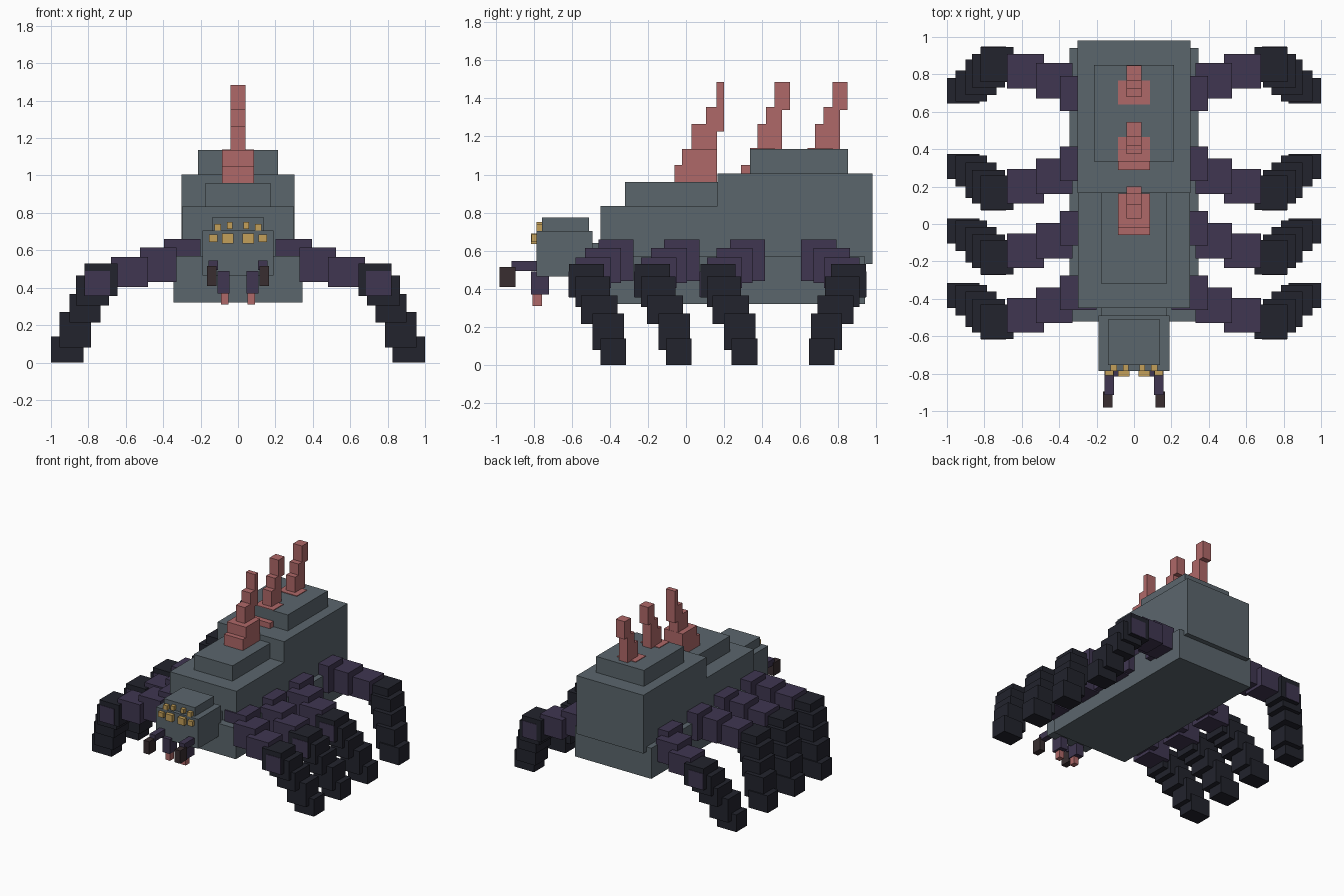
import bpy

cube = bpy.data.objects.get("Cube")
if cube:
    bpy.data.objects.remove(cube, do_unlink=True)


def material(name, rgb):
    m = bpy.data.materials.new(name)
    m.use_nodes = True
    m.diffuse_color = (*rgb, 1)
    m.node_tree.nodes["Principled BSDF"].inputs["Base Color"].default_value = (*rgb, 1)
    return m


GREY = material("slate grey", (0.105, 0.133, 0.152))
PURPLE = material("dusky purple", (0.050, 0.037, 0.082))
DARK = material("near black", (0.016, 0.017, 0.026))
RED = material("flesh red", (0.43, 0.14, 0.14))
GOLD = material("eye gold", (0.55, 0.35, 0.10))
BROWN = material("dark brown", (0.040, 0.027, 0.030))


def box(name, mat, x, y, z):
    """Axis-aligned box from (low, high) ranges."""
    bpy.ops.mesh.primitive_cube_add(size=1, location=[sum(r) / 2 for r in (x, y, z)])
    ob = bpy.context.object
    ob.name = name
    ob.scale = [abs(r[1] - r[0]) for r in (x, y, z)]
    ob.data.materials.append(mat)
    return ob


def centred(name, mat, half, y, z):
    return box(name, mat, (-half, half), y, z)


def pair(name, mat, x, y, z):
    """Left box and its mirror image."""
    box("left_" + name, mat, x, y, z)
    box("right_" + name, mat, (-x[1], -x[0]), y, z)


# Body
centred("belly", GREY, 0.345, (-0.52, 0.94), (0.32, 0.57))
centred("thorax", GREY, 0.30, (-0.45, 0.165), (0.45, 0.835))
centred("thorax_ridge", GREY, 0.175, (-0.32, 0.165), (0.82, 0.96))
centred("abdomen", GREY, 0.301, (0.165, 0.98), (0.53, 1.005))
centred("abdomen_ridge", GREY, 0.215, (0.335, 0.85), (0.99, 1.135))

# Head
centred("neck", GREY, 0.175, (-0.50, -0.44), (0.48, 0.64))
centred("head", GREY, 0.19, (-0.785, -0.49), (0.465, 0.705))
centred("brow", GREY, 0.14, (-0.755, -0.51), (0.69, 0.775))

# Eyes
pair("main_eye", GOLD, (0.025, 0.085), (-0.815, -0.77), (0.635, 0.69))
pair("side_eye", GOLD, (0.11, 0.155), (-0.81, -0.77), (0.645, 0.685))
pair("top_eye", GOLD, (0.03, 0.06), (-0.785, -0.74), (0.715, 0.75))
pair("outer_top_eye", GOLD, (0.09, 0.125), (-0.785, -0.74), (0.70, 0.74))

# Mouthparts
pair("fang", PURPLE, (0.045, 0.11), (-0.815, -0.72), (0.37, 0.49))
pair("fang_tip", RED, (0.05, 0.092), (-0.805, -0.755), (0.31, 0.38))
pair("feeler", PURPLE, (0.107, 0.157), (-0.915, -0.77), (0.495, 0.545))
pair("feeler_tip", BROWN, (0.115, 0.165), (-0.98, -0.895), (0.41, 0.515))

# Back spines: stepped stacks leaning backwards
WIDE, THIN = 0.085, 0.04
front_spine = [
    (WIDE, (-0.06, 0.11), (0.94, 1.05)),
    (WIDE, (-0.02, 0.164), (0.95, 1.135)),
    (THIN, (0.03, 0.162), (1.12, 1.265)),
    (THIN, (0.105, 0.199), (1.225, 1.355)),
    (THIN, (0.16, 0.20), (1.225, 1.485)),
]
rear_spine = [
    (WIDE, (-0.045, 0.12), (0.98, 1.05)),
    (WIDE, (0.0, 0.13), (0.99, 1.14)),
    (THIN, (0.04, 0.17), (1.12, 1.265)),
    (THIN, (0.085, 0.17), (1.25, 1.355)),
    (THIN, (0.13, 0.21), (1.34, 1.485)),
]
for label, start, steps in (("front", 0, front_spine),
                            ("middle", 0.335, rear_spine),
                            ("rear", 0.638, rear_spine)):
    for i, (half, y, z) in enumerate(steps):
        centred(f"{label}_spine_{i + 1}", RED, half,
                (y[0] + start, y[1] + start), z)

# Legs: overlapping blocks stepping outward, backward and down
leg_steps = [
    ("hip", PURPLE, (0.20, 0.395), (-0.46, -0.275), (0.44, 0.66)),
    ("thigh", PURPLE, (0.33, 0.525), (-0.53, -0.34), (0.43, 0.615)),
    ("upper_leg", PURPLE, (0.48, 0.68), (-0.58, -0.395), (0.405, 0.565)),
    ("knee", DARK, (0.645, 0.82), (-0.615, -0.43), (0.355, 0.53)),
    ("shin", DARK, (0.69, 0.865), (-0.58, -0.40), (0.305, 0.465)),
    ("lower_shin", DARK, (0.735, 0.90), (-0.55, -0.36), (0.215, 0.365)),
    ("ankle", DARK, (0.785, 0.955), (-0.49, -0.325), (0.08, 0.27)),
    ("foot", DARK, (0.825, 1.0), (-0.45, -0.315), (0.0, 0.14)),
    ("knee_patch", PURPLE, (0.685, 0.818), (-0.618, -0.61), (0.357, 0.49)),
]
for leg, (shift, flip) in enumerate([(0, 1), (0.345, 1), (0.69, 1), (0.33, -1)]):
    for part, mat, x, y, z in leg_steps:
        ys = sorted(shift + flip * v for v in y)
        pair(f"leg_{leg + 1}_{part}", mat, x, ys, z)
